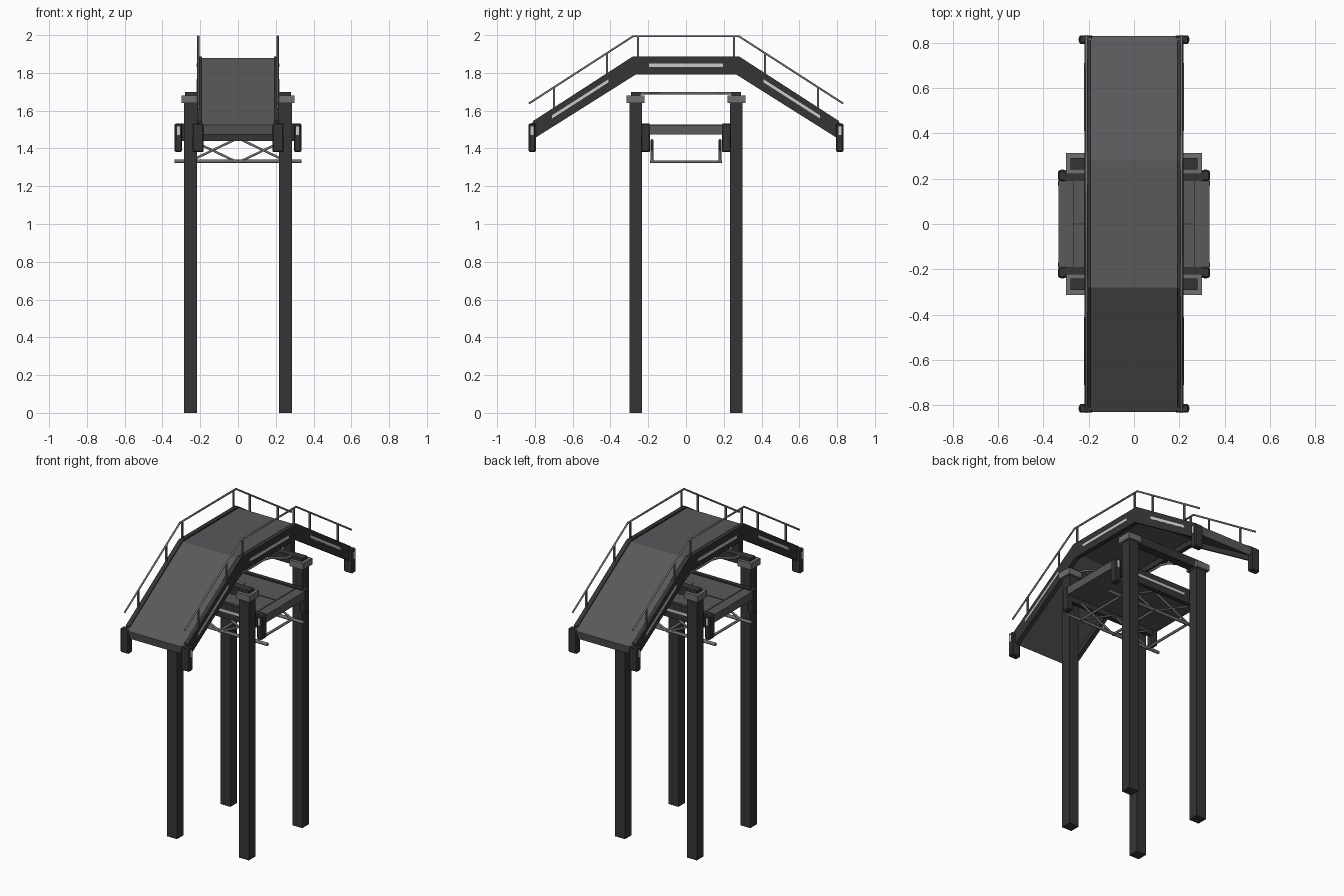
import bpy, bmesh
from mathutils import Vector

if "Cube" in bpy.data.objects:
    bpy.data.objects.remove(bpy.data.objects["Cube"])


def material(name, v):
    m = bpy.data.materials.new(name)
    m.diffuse_color = (v, v, v * 1.04, 1)
    m.use_nodes = True
    m.node_tree.nodes["Principled BSDF"].inputs["Base Color"].default_value = m.diffuse_color
    return m


DARK, DECK = material("dark_steel", 0.035), material("deck_grey", 0.10)
MID, LIGHT = material("mid_steel", 0.16), material("light_panel", 0.55)


def finish(name, bm, mat):
    bmesh.ops.recalc_face_normals(bm, faces=bm.faces)
    me = bpy.data.meshes.new(name)
    bm.to_mesh(me)
    bm.free()
    me.materials.append(mat)
    ob = bpy.data.objects.new(name, me)
    bpy.context.collection.objects.link(ob)
    return ob


def box(name, lo, hi, mat, bevel=0):
    """Box from two opposite corners."""
    lo, hi = Vector(lo), Vector(hi)
    bm = bmesh.new()
    bmesh.ops.create_cube(bm, size=1)
    for v in bm.verts:
        v.co = (lo + hi) / 2 + Vector(c * abs(s) for c, s in zip(v.co, hi - lo))
    ob = finish(name, bm, mat)
    if bevel:
        b = ob.modifiers.new("bevel", 'BEVEL')
        b.width, b.segments = bevel, 1
    return ob


def prism(name, yz, x0, x1, mat):
    """Side profile in y-z, extruded along x."""
    bm = bmesh.new()
    f = bm.faces.new([bm.verts.new((x0, y, z)) for y, z in yz])
    ext = bmesh.ops.extrude_face_region(bm, geom=[f])
    for v in ext["geom"]:
        if isinstance(v, bmesh.types.BMVert):
            v.co.x = x1
    return finish(name, bm, mat)


def tube(name, pts, r, mat):
    """Thin round bar along a path."""
    cu = bpy.data.curves.new(name, 'CURVE')
    cu.dimensions = '3D'
    cu.bevel_depth, cu.bevel_resolution, cu.use_fill_caps = r, 1, True
    sp = cu.splines.new('POLY')
    sp.points.add(len(pts) - 1)
    for p, c in zip(sp.points, pts):
        p.co = (*c, 1)
    cu.materials.append(mat)
    ob = bpy.data.objects.new(name, cu)
    bpy.context.collection.objects.link(ob)
    return ob


def both(half):
    """Mirror a y-z half profile running from +y end to the middle."""
    return half + [(-y, z) for y, z in reversed(half)]


SIDES = (-1, 1)

# Bridge deck: flat middle with two ramps
prism("bridge_deck", both([(0.83, 1.525), (0.28, 1.88)]) +
      both([(0.82, 1.475), (0.27, 1.825)])[::-1], -0.2, 0.2, DECK)

beam = both([(0.81, 1.545), (0.28, 1.888)]) + both([(0.80, 1.455), (0.265, 1.792)])[::-1]
rail = both([(0.832, 1.638), (0.28, 1.994)])
for s in SIDES:
    # Side beams with light inset strips
    prism("bridge_side_beam", beam, s * 0.19, s * 0.218, DARK)
    box("side_strip_middle", (s * 0.21, -0.195, 1.832), (s * 0.221, 0.195, 1.849), LIGHT)
    for t in SIDES:
        prism("side_strip_ramp", [(t * 0.41, 1.767), (t * 0.71, 1.575),
                                  (t * 0.71, 1.558), (t * 0.41, 1.75)], s * 0.21, s * 0.221, LIGHT)
        # End feet of the bridge
        box("bridge_foot", (s * 0.182, t * 0.795, 1.38), (s * 0.242, t * 0.833, 1.532), DARK, 0.006)
        box("bridge_foot_panel", (s * 0.23, t * 0.807, 1.47), (s * 0.244, t * 0.822, 1.515), LIGHT)
    # Handrail and its uprights
    tube("handrail", [(s * 0.21, y, z) for y, z in rail], 0.006, MID)
    for y, z0, z1 in ((0.255, 1.87, 1.994), (0.418, 1.78, 1.905), (0.698, 1.60, 1.724)):
        for t in SIDES:
            box("handrail_upright", (s * 0.205, t * y - 0.005, z0), (s * 0.215, t * y + 0.005, z1), MID)

for s in SIDES:
    for t in SIDES:
        # Tall support posts with caps
        box("support_post", (s * 0.217, t * 0.234, 0), (s * 0.286, t * 0.3, 1.645), DARK)
        box("post_cap", (s * 0.207, t * 0.221, 1.64), (s * 0.3, t * 0.314, 1.68), MID)
    # Cross beam joining the caps under the bridge
    box("top_cross_beam", (-0.28, s * 0.24, 1.645), (0.28, s * 0.292, 1.698), DARK)
    # Bar linking front and back cross beams, bowed inwards
    half = [(s * 0.2, 0.25, 1.692), (s * 0.19, 0.205, 1.692), (s * 0.16, 0.185, 1.692),
            (s * 0.12, 0.165, 1.692), (s * 0.1, 0.12, 1.692)]
    tube("top_link_bar", half + [(x, -y, z) for x, y, z in reversed(half)], 0.007, MID)

# Lower platform crossing under the bridge
box("platform_deck", (-0.333, -0.198, 1.475), (0.333, 0.198, 1.525), DECK)
box("platform_seam", (-0.27, -0.003, 1.52), (0.27, 0.003, 1.527), DARK)
for s in SIDES:
    box("platform_seam", (s * 0.264, -0.195, 1.52), (s * 0.27, 0.195, 1.527), DARK)
    box("platform_side_beam", (-0.31, s * 0.192, 1.44), (0.31, s * 0.22, 1.533), DARK)
    box("platform_strip", (-0.19, s * 0.21, 1.48), (0.19, s * 0.223, 1.496), LIGHT)
    for t in SIDES:
        box("platform_foot", (s * 0.297, t * 0.19, 1.38), (s * 0.335, t * 0.238, 1.532), DARK, 0.006)
        box("platform_foot_panel", (s * 0.308, t * 0.23, 1.47), (s * 0.323, t * 0.24, 1.515), LIGHT)

# Truss under the platform
for t in SIDES:
    y = t * 0.18
    tube("truss_chord", [(-0.335, y, 1.332), (0.335, y, 1.332)], 0.010, MID)
    for s in SIDES:
        tube("truss_diagonal", [(s * 0.25, y, 1.335), (s * 0.02, y, 1.445)], 0.007, MID)
        tube("truss_diagonal", [(s * 0.25, y, 1.445), (s * 0.02, y, 1.335)], 0.007, MID)
for x in (-0.25, 0, 0.25):
    tube("truss_cross_bar", [(x, -0.19, 1.33), (x, 0.19, 1.33)], 0.008, MID)
